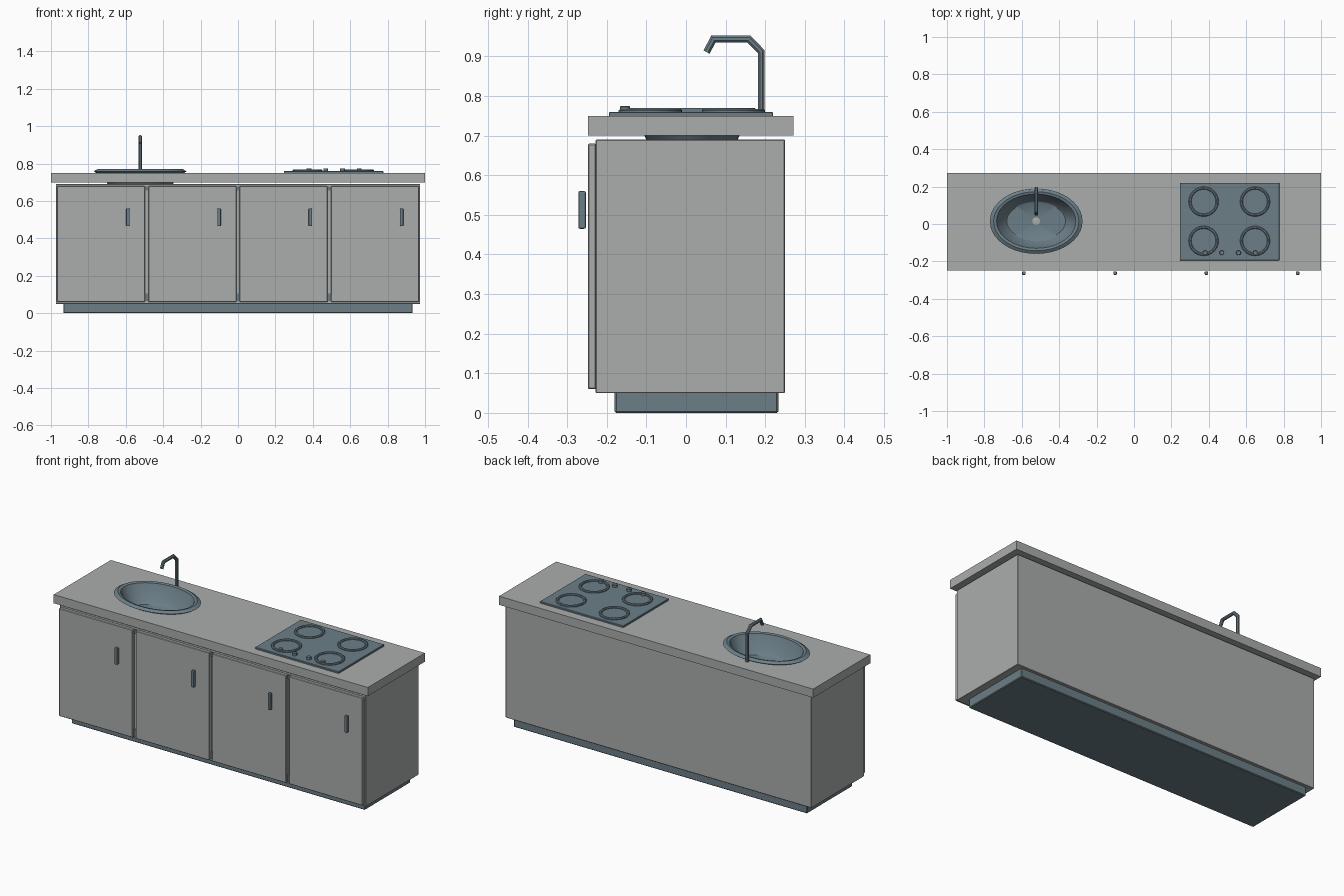
import bpy, bmesh, math
from mathutils import Vector

if "Cube" in bpy.data.objects:
    bpy.data.objects.remove(bpy.data.objects["Cube"])


def material(name, rgb):
    m = bpy.data.materials.new(name)
    m.diffuse_color = (*rgb, 1)
    m.use_nodes = True
    m.node_tree.nodes["Principled BSDF"].inputs["Base Color"].default_value = m.diffuse_color
    return m


GREY = material("panel_grey", (0.40, 0.42, 0.41))
METAL = material("blue_grey_metal", (0.15, 0.21, 0.245))


def finish(name, bm, mat, smooth=False):
    bmesh.ops.recalc_face_normals(bm, faces=bm.faces)
    me = bpy.data.meshes.new(name)
    bm.to_mesh(me)
    bm.free()
    me.materials.append(mat)
    ob = bpy.data.objects.new(name, me)
    bpy.context.collection.objects.link(ob)
    if smooth:
        bpy.ops.object.select_all(action='DESELECT')
        ob.select_set(True)
        bpy.context.view_layer.objects.active = ob
        bpy.ops.object.shade_smooth_by_angle(angle=math.radians(35))
    return ob


def box(name, x, y, z, mat, bevel=0.0, seg=1):
    bm = bmesh.new()
    bmesh.ops.create_cube(bm, size=1)
    for v in bm.verts:
        v.co = [(lo + hi) / 2 + c * (hi - lo) for c, (lo, hi) in zip(v.co, (x, y, z))]
    if bevel:
        bmesh.ops.bevel(bm, geom=bm.edges[:], offset=bevel, segments=seg,
                        profile=0.5, affect='EDGES')
    return finish(name, bm, mat)


def loft(name, centre, profile, mat, seg=32, closed=False, caps=(False, False), flip=False):
    """Stack of ellipses (half_x, half_y, z) around a vertical axis."""
    bm = bmesh.new()
    rings = [[bm.verts.new((centre[0] + a * math.cos(2 * math.pi * i / seg),
                            centre[1] + b * math.sin(2 * math.pi * i / seg), z))
              for i in range(seg)] for a, b, z in profile]
    pairs = list(zip(rings, rings[1:])) + ([(rings[-1], rings[0])] if closed else [])
    for r, s in pairs:
        for i in range(seg):
            j = (i + 1) % seg
            bm.faces.new((r[i], r[j], s[j], s[i]))
    if caps[0]:
        bm.faces.new(rings[0][::-1])
    if caps[1]:
        bm.faces.new(rings[-1])
    return finish(name, bm, mat, smooth=True)


# Cabinet body, plinth and worktop
plinth = box("plinth", (-0.934, 0.934), (-0.18, 0.233), (0, 0.06), METAL, 0.004)
carcass = box("cabinet_body", (-0.974, 0.974), (-0.228, 0.25), (0.05, 0.69), GREY, 0.002)
worktop = box("worktop", (-1, 1), (-0.248, 0.272), (0.70, 0.75), GREY)

# Four doors with upright handles
for i in range(4):
    cx = (i - 1.5) * 0.488
    box(f"door_{i + 1}", (cx - 0.235, cx + 0.235), (-0.248, -0.227), (0.06, 0.68), GREY, 0.003)
    hx = cx + 0.143
    box(f"handle_{i + 1}", (hx - 0.009, hx + 0.009), (-0.272, -0.253), (0.465, 0.56),
        METAL, 0.004, 2)

# Small hinges in the gaps between doors
for i in (-1, 0, 1):
    for n, z in (("lower", (0.065, 0.105)), ("upper", (0.655, 0.678))):
        box(f"hinge_{n}_{i + 2}", (i * 0.488 - 0.008, i * 0.488 + 0.008),
            (-0.236, -0.226), z, METAL)

# Oval opening for the sink
SINK = (-0.523, 0.015)
cutter = loft("sink_cutter", SINK, [(0.212, 0.146, 0.64), (0.212, 0.146, 0.8)], GREY,
              caps=(True, True))
for ob in (worktop, carcass):
    mod = ob.modifiers.new("sink_hole", 'BOOLEAN')
    mod.object, mod.solver = cutter, 'EXACT'
    bpy.context.view_layer.objects.active = ob
    bpy.ops.object.modifier_apply(modifier=mod.name)
bpy.data.objects.remove(cutter)

# Sink bowl with raised rim, and drain
loft("sink", SINK, [(0.213, 0.147, 0.749), (0.235, 0.162, 0.75), (0.248, 0.175, 0.759),
                    (0.228, 0.158, 0.770), (0.212, 0.145, 0.766), (0.165, 0.108, 0.67),
                    (0.157, 0.100, 0.664), (0.02, 0.02, 0.660)], METAL, seg=40, caps=(False, True))
loft("drain", SINK, [(0.021, 0.021, 0.659), (0.021, 0.021, 0.664), (0.017, 0.017, 0.665)],
     GREY, seg=16, caps=(True, True))

# Tap: octagonal tube mitred along a bent path in the y-z plane
path = [Vector(p) for p in ((0.190, 0.745), (0.190, 0.912), (0.159, 0.944),
                            (0.069, 0.944), (0.052, 0.911))]
R, N = 0.0095, 8
bm, rings = bmesh.new(), []
for k, p in enumerate(path):
    d0 = (p - path[k - 1]).normalized() if k else (path[1] - p).normalized()
    d1 = (path[k + 1] - p).normalized() if k < len(path) - 1 else d0
    t = (d0 + d1).normalized()
    side = Vector((-t.y, t.x)) / t.dot(d0)
    ring = []
    for i in range(N):
        a = 2 * math.pi * (i + 0.5) / N
        q = p + side * R * math.sin(a)
        ring.append(bm.verts.new((SINK[0] + R * math.cos(a), q.x, q.y)))
    rings.append(ring)
for r, s in zip(rings, rings[1:]):
    for i in range(N):
        bm.faces.new((r[i], r[(i + 1) % N], s[(i + 1) % N], s[i]))
bm.faces.new(rings[0])
bm.faces.new(rings[-1])
finish("tap", bm, METAL)

# Hob plate, four burner rings and four knobs
box("hob_plate", (0.245, 0.777), (-0.195, 0.22), (0.748, 0.76), METAL, 0.002)
for i, x in enumerate((0.372, 0.647)):
    for j, y in enumerate((-0.09, 0.12)):
        ring = [(r, r, z) for r, z in ((0.080, 0.758), (0.080, 0.764), (0.076, 0.768),
                                       (0.069, 0.768), (0.065, 0.764), (0.065, 0.758))]
        loft(f"burner_{i * 2 + j + 1}", (x, y), ring, METAL, closed=True)
for i in range(4):
    knob = [(r, r, z) for r, z in ((0.013, 0.758), (0.013, 0.773), (0.011, 0.775))]
    loft(f"knob_{i + 1}", (0.38 + i * 0.0895, -0.154), knob, METAL, seg=16, caps=(True, True))
